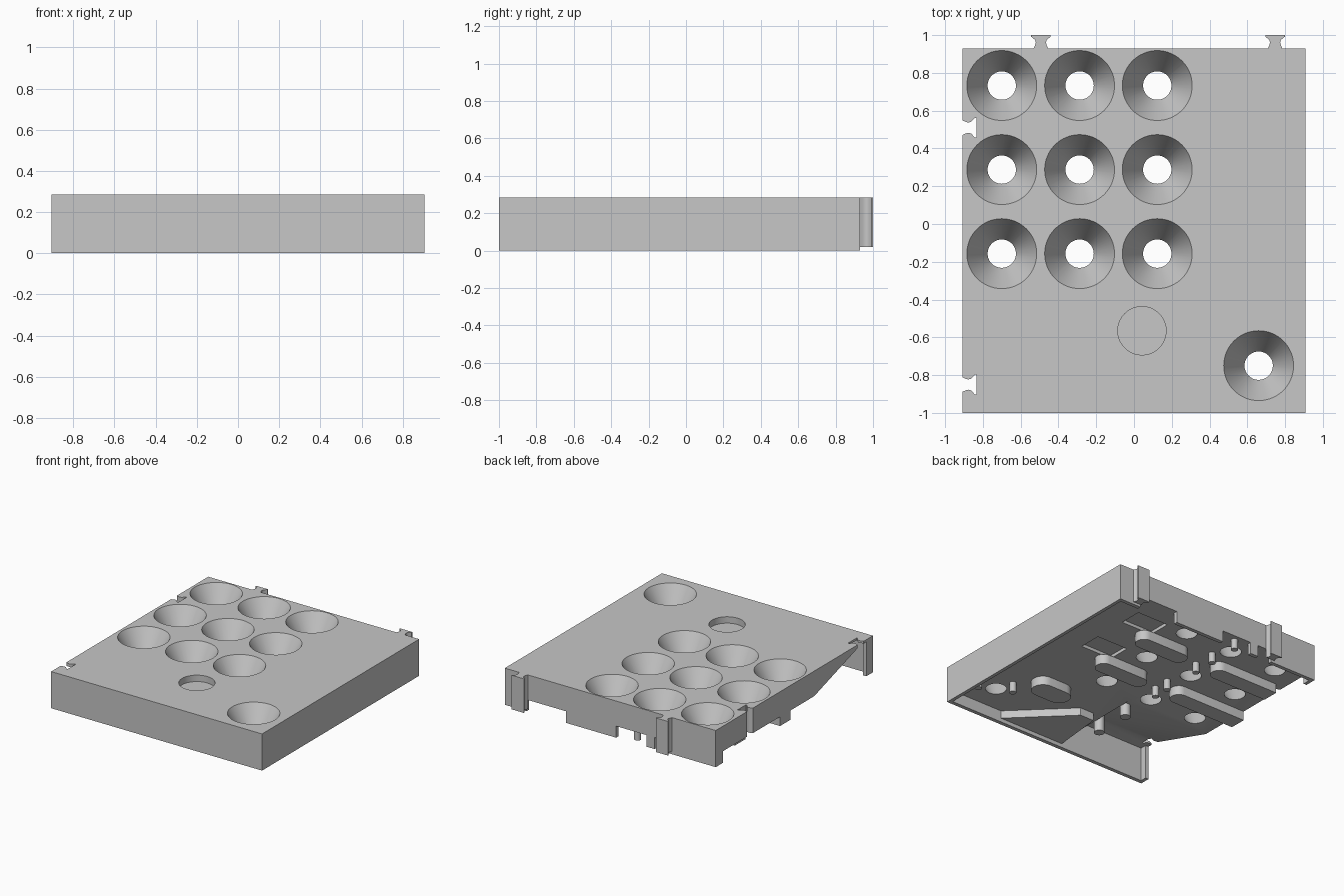
import bpy, bmesh, math

cube = bpy.data.objects.get("Cube")
if cube:
    bpy.data.objects.remove(cube, do_unlink=True)

TOP, FLOOR, SIDE = 0.285, 0.09, 0.907

grey = bpy.data.materials.new("plain_grey")
grey.use_nodes = True
grey.diffuse_color = (0.57, 0.57, 0.57, 1)
grey.node_tree.nodes["Principled BSDF"].inputs["Base Color"].default_value = (0.57, 0.57, 0.57, 1)


def finish(name, bm):
    bmesh.ops.recalc_face_normals(bm, faces=bm.faces)
    mesh = bpy.data.meshes.new(name)
    bm.to_mesh(mesh)
    bm.free()
    mesh.materials.append(grey)
    obj = bpy.data.objects.new(name, mesh)
    bpy.context.collection.objects.link(obj)
    return obj


def extrude(name, points, shift):
    """Flat polygon pushed along the shift vector."""
    bm = bmesh.new()
    face = bm.faces.new([bm.verts.new(p) for p in points])
    new = bmesh.ops.extrude_face_region(bm, geom=[face])["geom"]
    verts = [v for v in new if isinstance(v, bmesh.types.BMVert)]
    bmesh.ops.translate(bm, verts=verts, vec=shift)
    return finish(name, bm)


def prism(name, outline, z0, z1):
    return extrude(name, [(x, y, z0) for x, y in outline], (0, 0, z1 - z0))


def box(name, x0, x1, y0, y1, z0, z1):
    return prism(name, [(x0, y0), (x1, y0), (x1, y1), (x0, y1)], z0, z1)


def cone(name, x, y, z0, z1, r0, r1, sides=64):
    bm = bmesh.new()
    bmesh.ops.create_cone(bm, cap_ends=True, segments=sides, radius1=r0, radius2=r1, depth=z1 - z0)
    bmesh.ops.translate(bm, verts=bm.verts, vec=(x, y, (z0 + z1) / 2))
    return finish(name, bm)


def arc(cx, cy, r, start):
    """Half circle running counterclockwise from the start angle."""
    angles = [math.radians(start + 15 * i) for i in range(13)]
    return [(cx + r * math.cos(a), cy + r * math.sin(a)) for a in angles]


def rib(name, x0, x1, y, r, z0, flat_end=False):
    """Bar along x with a round +x end and a round or flat -x end."""
    far = [(x0, y + r), (x0, y - r)] if flat_end else arc(x0 + r, y, r, 90)
    smooth(prism(name, arc(x1 - r, y, r, -90) + far, z0, FLOOR))


def select(obj):
    bpy.ops.object.select_all(action="DESELECT")
    obj.select_set(True)
    bpy.context.view_layer.objects.active = obj


def cut(target, cutter):
    cutter.hide_render = True
    mod = target.modifiers.new("cut", "BOOLEAN")
    mod.operation, mod.solver, mod.object = "DIFFERENCE", "EXACT", cutter
    select(target)
    bpy.ops.object.modifier_apply(modifier=mod.name)
    bpy.data.objects.remove(cutter, do_unlink=True)


def smooth(obj):
    select(obj)
    bpy.ops.object.shade_smooth_by_angle(angle=math.radians(40))


def dovetail(depth, flare=0.0):
    """Half widths and distances of the joint from its base outward."""
    half = [(0.038, -flare), (0.038, 0), (0.031, 0.015), (0.027, 0.03), (0.031, 0.045),
            (0.052, depth - 0.008), (0.052, depth)]
    return half + [(-w, d) for w, d in reversed(half)]


# Thick top plate
plate = box("top_plate", -SIDE, 0.88, -0.97, 0.93, FLOOR, TOP)

# Sloped relief underneath the front right corner
cut(plate, extrude("slope_cutter", [(-1, -0.28, FLOOR), (-1, -0.84, 0.268), (-1, -1.1, 0.268),
                                    (-1, -1.1, 0), (-1, -0.28, 0)], (0.82, 0, 0)))

# Funnel holes: a grid of nine and one alone
holes = [(x, y) for x in (-0.7, -0.288, 0.123) for y in (0.733, 0.288, -0.157)] + [(0.66, -0.75)]
slope = (0.185 - 0.075) / (TOP - FLOOR)
for x, y in holes:
    e = 0.02
    cut(plate, cone("hole_cutter", x, y, FLOOR - e, TOP + e, 0.075 - slope * e, 0.185 + slope * e))

# Shallow round pocket
cut(plate, cone("pocket_cutter", 0.042, -0.565, TOP - 0.05, TOP + 0.05, 0.128, 0.128))

# Dovetail sockets on the right edge
for y in (0.51, -0.85):
    cut(plate, prism("socket_cutter", [(d - SIDE, y + w) for w, d in dovetail(0.072, 0.03)], -0.1, 0.4))

# Shallow recesses in the underside beside the inner ribs
for y in (0.65, 0.2):
    cut(plate, box("recess_cutter", 0.31, 0.58, y - 0.09, y + 0.09, 0, FLOOR + 0.025))
smooth(plate)

# Dovetail tabs on the back edge
for i, x in enumerate((-0.493, 0.747)):
    smooth(prism(f"back_tab_{i + 1}", [(x + w, 0.93 + d) for w, d in dovetail(0.07)], 0.02, TOP))

# Outer walls
box("front_wall", -SIDE, SIDE, -1, -0.97, 0, TOP)
box("left_wall", 0.88, SIDE, -0.97, 0.93, 0, TOP)
box("front_corner_post", -SIDE, -0.88, -0.97, -0.92, 0, TOP - 0.01)
box("side_corner_wall", -SIDE, -0.88, 0.84, 0.90, 0, FLOOR)
for i, (x0, x1) in enumerate(((0.72, 0.88), (-0.05, 0.38), (-0.38, -0.31), (-SIDE, -0.5))):
    box(f"back_wall_{i + 1}", x0, x1, 0.90, 0.93, 0, FLOOR)

# Support ribs between the rows of holes
for i, (y, end) in enumerate(((0.525, -0.833), (0.075, -SIDE))):
    rib(f"inner_rib_{i + 1}", -0.04, 0.41, y, 0.065, 0.015)
    rib(f"outer_rib_{i + 1}", end, -0.29, y, 0.065, 0.018, flat_end=True)
rib("front_rib", 0.23, 0.55, -0.46, 0.085, 0.02)

# Angled block under the pocket
prism("angled_block", [(0.43, -0.97), (0.02, -0.57), (-0.1, -0.57), (-0.14, -0.97)], 0.03, FLOOR)

# Mounting pegs
pegs = [(-0.2, y) for y in (0.88, 0.63, 0.45, 0.13, 0)] + [(0.62, -0.61), (0.85, -0.72)]
for i, (x, y) in enumerate(pegs):
    smooth(cone(f"peg_{i + 1}", x, y, 0.01, 0.13, 0.025, 0.025, 24))
for i, y in enumerate((-0.36, -0.65)):
    smooth(cone(f"wide_peg_{i + 1}", -0.22, y, 0.01, 0.25, 0.038, 0.038, 24))
